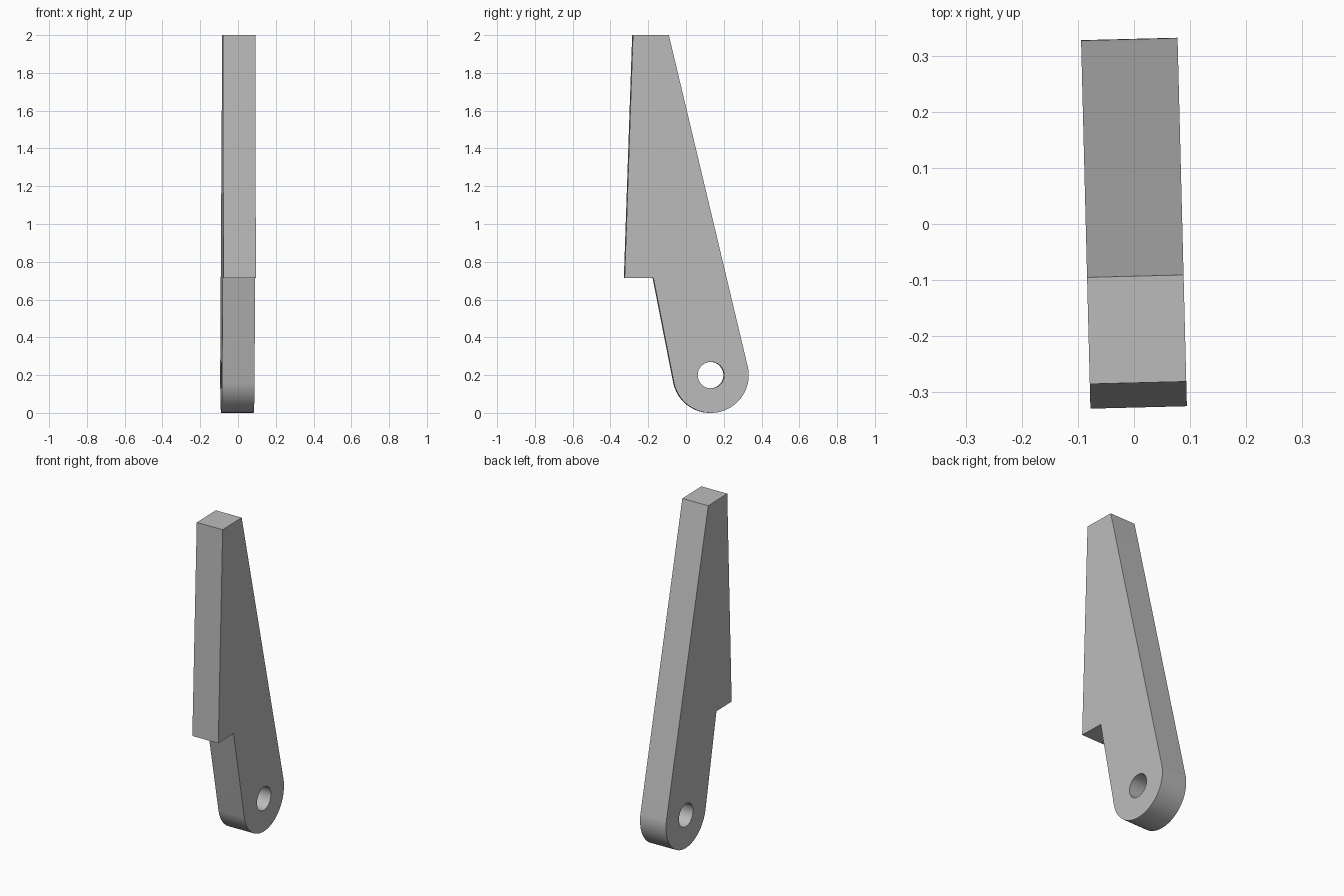
import bpy
import bmesh
from math import acos, atan2, cos, sin, pi, radians
from mathutils import Matrix, Vector

cube = bpy.data.objects.get("Cube")
if cube:
    bpy.data.objects.remove(cube, do_unlink=True)

WIDTH = 0.172
PIVOT = Vector((0.13, 0.2))
END_RADIUS, HOLE_RADIUS = 0.2, 0.07


def material(name, colour):
    mat = bpy.data.materials.new(name)
    mat.use_nodes = True
    mat.diffuse_color = colour
    mat.node_tree.nodes["Principled BSDF"].inputs["Base Color"].default_value = colour
    return mat


def arc(radius, start, end, steps):
    """Points (y, z) around the pivot."""
    angles = [start + (end - start) * i / steps for i in range(steps + 1)]
    return [PIVOT + Vector((cos(a), sin(a))) * radius for a in angles]


def tangent_angle(point, side):
    """Angle where a line from the point touches the rounded end."""
    d = Vector(point) - PIVOT
    return atan2(d.y, d.x) + side * acos(END_RADIUS / d.length)


def add_loop(bm, points):
    verts = [bm.verts.new((-WIDTH / 2, y, z)) for y, z in points]
    return [bm.edges.new((a, b)) for a, b in zip(verts, verts[1:] + verts[:1])]


# Outline: tapered blade, step, and rounded end tangent to both edges
top_back, top_front = (-0.093, 2), (-0.283, 2)
step_outer, step_inner = (-0.327, 0.715), (-0.175, 0.715)
start = tangent_angle(step_inner, 1)
end = tangent_angle(top_back, -1) + 2 * pi
outline = [top_back, top_front, step_outer, step_inner] + arc(END_RADIUS, start, end, 48)
hole = arc(HOLE_RADIUS, 0, 2 * pi, 48)[:-1]

# Fill the outline around the pivot hole and give it thickness
bm = bmesh.new()
edges = add_loop(bm, outline) + add_loop(bm, hole)
bmesh.ops.triangle_fill(bm, edges=edges, use_beauty=True, normal=(-1, 0, 0))
extruded = bmesh.ops.extrude_face_region(bm, geom=bm.faces[:], use_keep_orig=True)
moved = [v for v in extruded["geom"] if isinstance(v, bmesh.types.BMVert)]
bmesh.ops.translate(bm, verts=moved, vec=(WIDTH, 0, 0))
bmesh.ops.recalc_face_normals(bm, faces=bm.faces[:])
bmesh.ops.dissolve_limit(bm, angle_limit=radians(0.5), verts=bm.verts[:], edges=bm.edges[:])

# The lever stands turned very slightly about the vertical
bmesh.ops.rotate(bm, verts=bm.verts[:], cent=(0, 0, 0), matrix=Matrix.Rotation(radians(1.45), 3, "Z"))
mesh = bpy.data.meshes.new("lever_arm")
bm.to_mesh(mesh)
bm.free()
lever = bpy.data.objects.new("lever_arm", mesh)
bpy.context.collection.objects.link(lever)
mesh.materials.append(material("plain grey", (0.5, 0.5, 0.5, 1)))

# Smooth the rounded end and the bore, keep the edges sharp
bpy.ops.object.select_all(action="DESELECT")
lever.select_set(True)
bpy.context.view_layer.objects.active = lever
bpy.ops.object.shade_smooth_by_angle(angle=radians(30))
